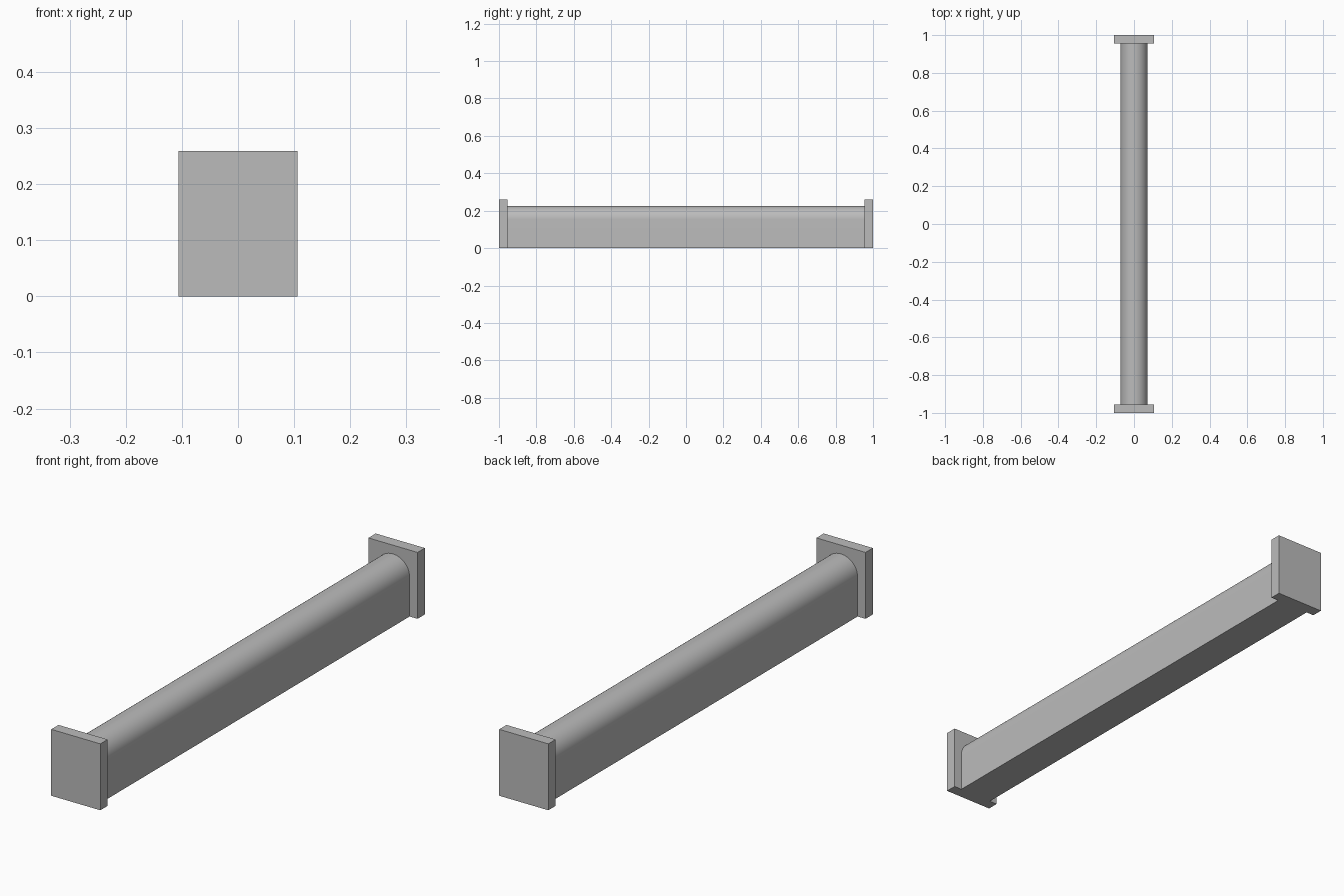
import bpy, bmesh, math

cube = bpy.data.objects.get("Cube")
if cube:
    bpy.data.objects.remove(cube, do_unlink=True)

LENGTH = 2.0
PLATE_T, PLATE_W, PLATE_H = 0.045, 0.212, 0.259
RADIUS, BODY_TOP = 0.072, 0.225
ARC_STEPS = 32

grey = bpy.data.materials.new("plain_grey")
grey.use_nodes = True
colour = (0.5, 0.5, 0.5, 1.0)
grey.diffuse_color = colour
grey.node_tree.nodes["Principled BSDF"].inputs["Base Color"].default_value = colour


def extrude_profile(name, profile, y_start, y_end):
    """Extrude a closed x-z outline along y."""
    bm = bmesh.new()
    face = bm.faces.new([bm.verts.new((x, y_start, z)) for x, z in profile])
    result = bmesh.ops.extrude_face_region(bm, geom=[face])
    moved = [v for v in result["geom"] if isinstance(v, bmesh.types.BMVert)]
    bmesh.ops.translate(bm, verts=moved, vec=(0, y_end - y_start, 0))
    bmesh.ops.recalc_face_normals(bm, faces=bm.faces)
    mesh = bpy.data.meshes.new(name)
    bm.to_mesh(mesh)
    bm.free()
    mesh.materials.append(grey)
    obj = bpy.data.objects.new(name, mesh)
    bpy.context.collection.objects.link(obj)
    return obj


# Long bar: flat base and sides under a half-round top
spring = BODY_TOP - RADIUS
arch = [(RADIUS * math.cos(math.pi * i / ARC_STEPS),
         spring + RADIUS * math.sin(math.pi * i / ARC_STEPS))
        for i in range(ARC_STEPS + 1)]
inner = LENGTH / 2 - PLATE_T
bar = extrude_profile("round_top_bar", [(-RADIUS, 0), (RADIUS, 0)] + arch, -inner, inner)
bpy.ops.object.select_all(action="DESELECT")
bar.select_set(True)
bpy.context.view_layer.objects.active = bar
bpy.ops.object.shade_smooth_by_angle(angle=math.radians(30))

# Square-edged plates closing both ends
half = PLATE_W / 2
plate = [(-half, 0), (half, 0), (half, PLATE_H), (-half, PLATE_H)]
for name, side in (("front_end_plate", -1), ("back_end_plate", 1)):
    extrude_profile(name, plate, side * inner, side * LENGTH / 2)
